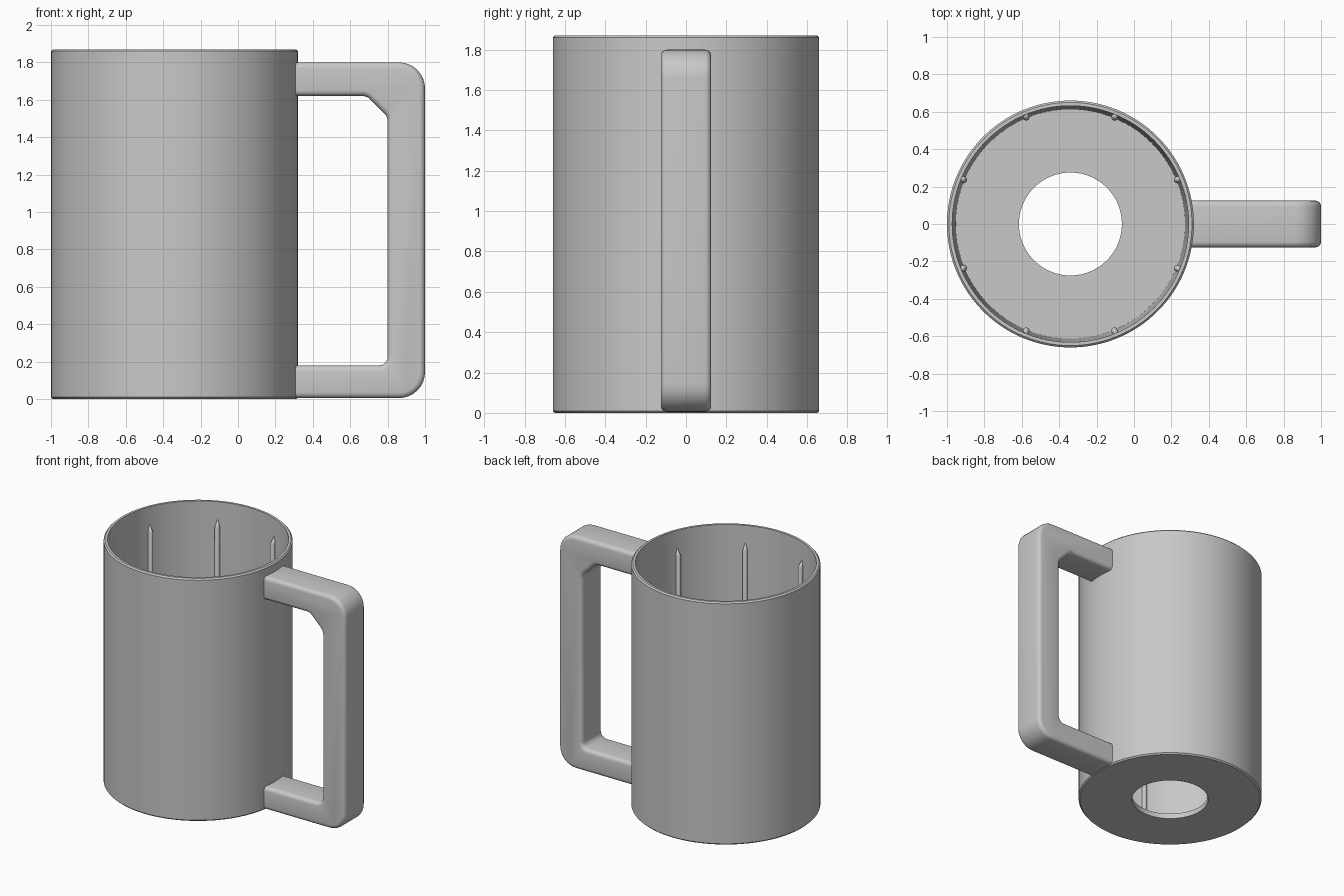
import bpy
import bmesh
import math
from mathutils import Vector

if "Cube" in bpy.data.objects:
    bpy.data.objects.remove(bpy.data.objects["Cube"], do_unlink=True)

CUP_X = -0.34
GREY = (0.58, 0.58, 0.58, 1)

grey = bpy.data.materials.new("plain_grey")
grey.use_nodes = True
grey.diffuse_color = GREY
grey.node_tree.nodes["Principled BSDF"].inputs["Base Color"].default_value = GREY


def finish(bm, name, location=(0, 0, 0)):
    """Turn a bmesh into a named object with sharp edges kept."""
    bmesh.ops.recalc_face_normals(bm, faces=bm.faces)
    mesh = bpy.data.meshes.new(name)
    bm.to_mesh(mesh)
    bm.free()
    mesh.materials.append(grey)
    obj = bpy.data.objects.new(name, mesh)
    obj.location = location
    bpy.context.collection.objects.link(obj)
    bpy.ops.object.select_all(action="DESELECT")
    obj.select_set(True)
    bpy.context.view_layer.objects.active = obj
    bpy.ops.object.shade_smooth_by_angle(angle=math.radians(30))


def lathe(name, profile, location, steps):
    """Revolve a closed (radius, height) profile about z."""
    bm = bmesh.new()
    rings = []
    for i in range(steps):
        a = math.tau * i / steps
        rings.append([bm.verts.new((r * math.cos(a), r * math.sin(a), z)) for r, z in profile])
    n = len(profile)
    for i in range(steps):
        here, there = rings[i], rings[(i + 1) % steps]
        for j in range(n):
            k = (j + 1) % n
            bm.faces.new((here[j], there[j], there[k], here[k]))
    finish(bm, name, location)


def rounded(corners, steps=8):
    """Fillet each (x, z, radius) corner of a closed outline."""
    points = []
    for i, (x, z, radius) in enumerate(corners):
        p = Vector((x, z))
        if radius == 0:
            points.append(p)
            continue
        to_prev = (Vector(corners[i - 1][:2]) - p).normalized()
        to_next = (Vector(corners[(i + 1) % len(corners)][:2]) - p).normalized()
        half = to_prev.angle(to_next) / 2
        centre = p + (to_prev + to_next).normalized() * radius / math.sin(half)
        start = (p + to_prev * radius / math.tan(half) - centre).normalized()
        end = (p + to_next * radius / math.tan(half) - centre).normalized()
        sweep = math.pi - 2 * half
        for s in range(steps + 1):
            t = s / steps
            spoke = start * math.sin((1 - t) * sweep) + end * math.sin(t * sweep)
            points.append(centre + spoke * radius / math.sin(sweep))
    return points


# Cup wall and floor with the round hole
lathe("cup_body", [
    (0.275, 0), (0.65, 0), (0.66, 0.01), (0.66, 1.86), (0.65, 1.87),
    (0.632, 1.87), (0.613, 0.04), (0.275, 0.04),
], (CUP_X, 0, 0), 128)

# Slim pointed ribs around the inside wall
for i in range(8):
    a = math.tau * (i + 0.5) / 8
    outward = Vector((math.cos(a), math.sin(a), 0))
    bm = bmesh.new()
    bmesh.ops.create_cone(bm, cap_ends=True, segments=16, radius1=0.018,
                          radius2=0.018, depth=1.66)
    top = [f for f in bm.faces if f.normal.z > 0.9]
    tip = bmesh.ops.poke(bm, faces=top)["verts"][0]
    tip.co += outward * 0.016 + Vector((0, 0, 0.06))
    finish(bm, f"inner_rib_{i + 1}", Vector((CUP_X, 0, 0.85)) + outward * 0.618)

# Handle: filleted outline, extruded sideways, long edges rounded
ROOT = 0.295
outline = rounded([
    (ROOT, 0.005, 0), (1, 0.005, 0.14), (1, 1.8, 0.14), (ROOT, 1.8, 0),
    (ROOT, 1.62, 0), (0.69, 1.62, 0.06), (0.8, 1.51, 0.06),
    (0.8, 0.18, 0.045), (ROOT, 0.18, 0),
])
bm = bmesh.new()
side = bm.faces.new([bm.verts.new((p.x, -0.125, p.y)) for p in outline])
out = bmesh.ops.extrude_face_region(bm, geom=[side])["geom"]
bmesh.ops.translate(bm, vec=(0, 0.25, 0), verts=[v for v in out if isinstance(v, bmesh.types.BMVert)])
bmesh.ops.recalc_face_normals(bm, faces=bm.faces)
# The edges at the wall stay square so the grip meets the cup cleanly
rims = [e for e in bm.edges
        if abs(e.verts[0].co.y - e.verts[1].co.y) < 0.01
        and not all(v.co.x < ROOT + 0.01 for v in e.verts)]
bmesh.ops.bevel(bm, geom=rims, offset=0.03, offset_type="OFFSET", segments=4,
                profile=0.5, affect="EDGES", clamp_overlap=False)
finish(bm, "handle")
